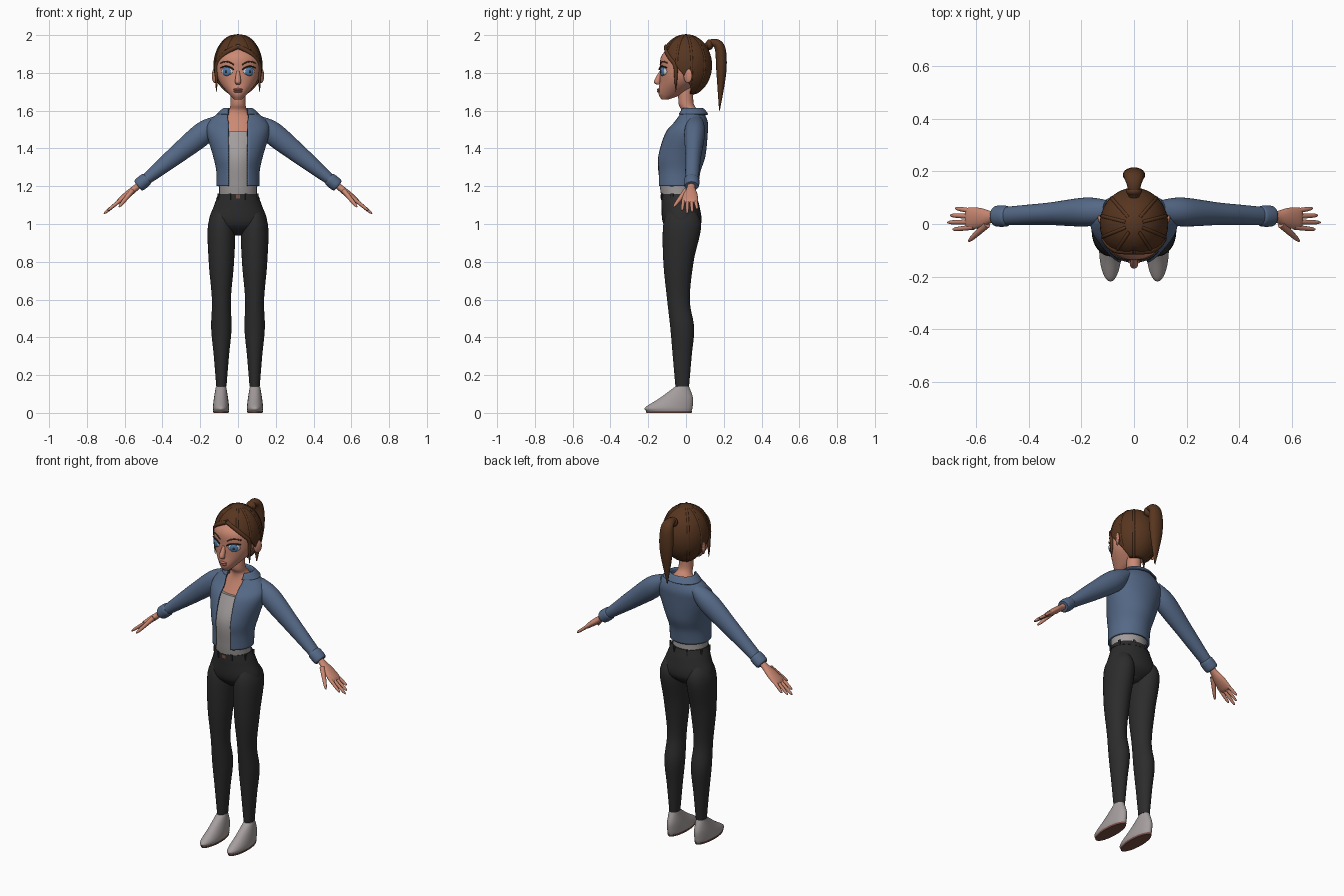
import bpy, bmesh, math
from mathutils import Vector, Matrix

if "Cube" in bpy.data.objects:
    bpy.data.objects.remove(bpy.data.objects["Cube"])

parts = []


def material(name, red, green, blue):
    mat = bpy.data.materials.new(name)
    mat.use_nodes = True
    mat.diffuse_color = (red, green, blue, 1)
    shader = mat.node_tree.nodes["Principled BSDF"]
    shader.inputs["Base Color"].default_value = mat.diffuse_color
    shader.inputs["Roughness"].default_value = 0.8
    return mat


SKIN = material("warm skin", 0.6, 0.25, 0.17)
HAIR = material("brown hair", 0.095, 0.036, 0.014)
DENIM = material("blue denim", 0.09, 0.14, 0.24)
SHIRT = material("grey cotton", 0.36, 0.33, 0.33)
BLACK = material("black trousers", 0.025, 0.025, 0.026)
SHOE = material("pale grey shoe", 0.38, 0.34, 0.34)
SOLE = material("brown sole", 0.2, 0.08, 0.06)
WHITE = material("eye white", 0.55, 0.6, 0.68)
IRIS = material("blue iris", 0.08, 0.2, 0.4)
LIPS = material("rose lips", 0.45, 0.15, 0.12)


def finish(name, bm, mat, mirror=False, thickness=0):
    """Turn a bmesh into an object, mirrored across x and thickened if asked."""
    bmesh.ops.recalc_face_normals(bm, faces=bm.faces)
    mesh = bpy.data.meshes.new(name)
    bm.to_mesh(mesh)
    bm.free()
    mesh.materials.append(mat)
    obj = bpy.data.objects.new(name, mesh)
    bpy.context.collection.objects.link(obj)
    if mirror:
        obj.modifiers.new("Mirror", 'MIRROR')
    if thickness:
        solid = obj.modifiers.new("Thickness", 'SOLIDIFY')
        solid.thickness = thickness
        solid.offset = 0
    parts.append(obj)


def smooth_rows(rows, steps):
    """Catmull-Rom interpolation of whole table rows."""
    result = []
    for i in range(len(rows) - 1):
        quad = (rows[max(i - 1, 0)], rows[i], rows[i + 1], rows[min(i + 2, len(rows) - 1)])
        for s in range(steps):
            t = s / steps
            result.append([b + t / 2 * (c - a + t * (2 * a - 5 * b + 4 * c - d + t * (3 * (b - c) + d - a)))
                           for a, b, c, d in zip(*quad)])
    return result + [rows[-1]]


def loft(name, rows, mat, axis=None, hint=(0, 1, 0), sides=32, steps=6, **options):
    """Skin ellipses given as x, y, z, radius and cross radius. A sixth value
    is the angle from the front where an open half shell starts."""
    rows = smooth_rows(rows, steps)
    is_open = len(rows[0]) > 5
    bm = bmesh.new()
    rings = []
    for i, row in enumerate(rows):
        before, after = rows[max(i - 1, 0)], rows[min(i + 1, len(rows) - 1)]
        along = Vector(axis or Vector(after[:3]) - Vector(before[:3])).normalized()
        across = Vector(hint) - along * along.dot(Vector(hint))
        across.normalize()
        side = across.cross(along)
        start = row[5] if is_open else 0
        sweep = (math.pi if is_open else math.tau) - start
        ring = []
        for k in range(sides + is_open):
            angle = start + sweep * k / sides
            offset = side * row[3] * math.sin(angle) - across * row[4] * math.cos(angle)
            ring.append(bm.verts.new(Vector(row[:3]) + offset))
        rings.append(ring)
    for low, high in zip(rings, rings[1:]):
        for k in range(sides):
            j = (k + 1) % len(low)
            bm.faces.new((low[k], low[j], high[j], high[k]))
    if not is_open:
        bm.faces.new(rings[0])
        bm.faces.new(rings[-1])
    bmesh.ops.remove_doubles(bm, verts=bm.verts, dist=0.0001)
    finish(name, bm, mat, **options)


def column(name, x, rows, mat, gap=0, **options):
    """Upright loft from rows of height, depth, half width and half depth."""
    full = [(x, y, z, wide, deep) for z, y, wide, deep in rows]
    if gap:
        full = [(*row, math.asin(gap / row[3])) for row in full]
    loft(name, full, mat, axis=(0, 0, 1), **options)


def limb(name, start, end, profile, mat, **options):
    """Mirrored straight loft from rows of fraction, thickness and width."""
    rows = [(*start.lerp(end, f), thick, wide) for f, thick, wide in profile]
    loft(name, rows, mat, mirror=True, **options)


def on_arm(x, y):
    """Point on the sloping centre line of the arm."""
    return Vector((x, y, 1.63 - 0.81 * x))


def blob(name, loc, size, mat, turn=0, mirror=False):
    """Ellipsoid turned about the vertical."""
    bm = bmesh.new()
    place = Matrix.Translation(loc) @ Matrix.Rotation(turn, 4, 'Z') @ Matrix.Diagonal((*size, 1))
    bmesh.ops.create_uvsphere(bm, u_segments=24, v_segments=16, radius=1, matrix=place)
    finish(name, bm, mat, mirror)


def box(name, loc, size, mat, turn=0):
    bm = bmesh.new()
    place = Matrix.Translation(loc) @ Matrix.Rotation(turn, 4, 'Z') @ Matrix.Diagonal((*size, 1))
    bmesh.ops.create_cube(bm, size=1, matrix=place)
    finish(name, bm, mat)


# Trousers: legs, hips, waistband, belt loops and buckle
column("trouser_legs", 0.088, [
    (.14, -.02, .027, .036), (.3, -.02, .04, .05), (.45, -.02, .054, .063), (.6, -.04, .05, .06),
    (.8, -.04, .067, .08), (1, -.02, .07, .1), (1.1, -.03, .02, .05)], BLACK, mirror=True)
column("trouser_hips", 0, [
    (.94, -.02, .04, .04), (1, -.02, .15, .1), (1.1, -.03, .126, .1), (1.16, -.04, .1, .09)], BLACK)
column("waistband", 0, [(1.13, -.035, .117, .098), (1.16, -.04, .104, .093)], BLACK)
for i in range(8):
    a = math.tau * (i + .5) / 8
    box("belt_loop", (.112 * math.sin(a), -.037 - .096 * math.cos(a), 1.145), (.012, .008, .035), BLACK, a)
box("belt_buckle", (0, -.132, 1.145), (.022, .008, .02), SOLE)

# Shoes with soles, and bare ankles
column("shoes", 0.09, [
    (.01, -.09, .04, .12), (.03, -.09, .043, .125), (.08, -.05, .037, .087), (.14, -.02, .027, .036)],
    SHOE, mirror=True)
column("shoe_soles", 0.09, [(0, -.09, .04, .12), (.01, -.09, .042, .123)], SOLE, mirror=True)
column("ankles", 0.088, [(.1, -.02, .023, .03), (.2, -.02, .023, .03)], SKIN, mirror=True)

# Shirt, upper chest and neck
column("shirt", 0, [
    (1.14, -.04, .1, .09), (1.22, -.045, .1, .095), (1.36, -.03, .11, .115), (1.49, .01, .13, .09)], SHIRT)
column("chest_and_neck", 0, [
    (1.44, 0, .12, .09), (1.55, .025, .1, .06), (1.6, .02, .05, .045), (1.64, 0, .04, .04),
    (1.73, 0, .04, .04)], SKIN)

# Open jacket, fold-over collar, sleeves and turned cuffs
column("jacket_body", 0, [
    (1.2, -.045, .11, .106), (1.28, -.04, .11, .112), (1.36, -.027, .127, .125), (1.48, 0, .16, .11),
    (1.54, .025, .15, .085), (1.6, .03, .08, .055)], DENIM, gap=.05, mirror=True, thickness=.01)
column("jacket_collar", 0, [
    (1.58, .03, .07, .055), (1.61, .03, .075, .06), (1.58, .035, .11, .08)],
    DENIM, gap=.05, mirror=True, thickness=.007)
limb("jacket_sleeves", on_arm(.1, .05), on_arm(.5, .03), [
    (0, .03, .04), (.2, .06, .055), (.55, .05, .043), (.8, .038, .038), (1, .028, .034)], DENIM)
limb("sleeve_cuffs", on_arm(.48, .03), on_arm(.53, .03), [
    (0, .03, .035), (.2, .036, .04), (.8, .036, .04), (1, .03, .035)], DENIM)

# Hands: palm, four fingers and thumb
limb("palms", on_arm(.5, .03), on_arm(.64, .02), [
    (0, .017, .02), (.3, .017, .022), (.6, .018, .037), (.9, .014, .042), (1, .007, .035)], SKIN)
for i, (finger, reach) in enumerate({"little": .68, "ring": .7, "middle": .71, "index": .69}.items()):
    limb(finger + "_fingers", on_arm(.61, .048 - .02 * i), on_arm(reach, .06 - .027 * i),
         [(0, .01, .01), (.8, .008, .008), (1, .003, .003)], SKIN, sides=12)
limb("thumbs", on_arm(.56, 0), Vector((.63, -.066, 1.09)),
     [(0, .014, .016), (.8, .009, .009), (1, .003, .003)], SKIN, sides=12)

# Head, nose, lips and ears
column("head", 0, [
    (1.66, -.11, .02, .02), (1.69, -.08, .05, .065), (1.75, -.04, .098, .1), (1.81, -.035, .115, .102),
    (1.89, -.03, .11, .1), (1.96, -.01, .05, .05)], SKIN)
column("nose", 0, [
    (1.81, -.13, .008, .01), (1.755, -.152, .016, .018), (1.738, -.145, .01, .01)], SKIN)
for name, height in (("upper_lip", 1.712), ("lower_lip", 1.702)):
    blob(name, (0, -.142, height), (.023, .012, .007), LIPS)
blob("ears", (.124, .01, 1.785), (.01, .025, .038), SKIN, -.5, True)

# Eyes: nested ellipsoids facing along the cheek normal
turn = .45
outward = Vector((math.sin(turn), -math.cos(turn), 0))
eye = Vector((.053, -.111, 1.807))
blob("eyeballs", eye, (.036, .022, .026), WHITE, turn, True)
blob("irises", eye + outward * .0155, (.023, .009, .023), IRIS, turn, True)
blob("pupils", eye + outward * .0195, (.01, .0065, .011), BLACK, turn, True)


def face_line(name, top, lift, mat):
    """Thin arched tube that follows the curve of the face above the eye."""
    rows = []
    for i in range(6):
        x = .022 + .07 * i / 5
        y = -.035 - .102 * math.sqrt(1 - (x / .115) ** 2) - lift
        rows.append((x, y, top - .05 * (i / 5 - .6) ** 2, .0035, .0035))
    loft(name, rows, mat, sides=8, mirror=True)


face_line("eyelashes", 1.835, .007, BLACK)
face_line("eyebrows", 1.86, .001, HAIR)


# Hair: ellipsoid cap with an arched hairline, combed strands and side locks
def hair_ring(t):
    z = 1.84 - .16 * math.cos(t)
    hairline = 2 * max(4 * (1.94 - z), 0) ** .6
    return (0, 0, z, .125 * math.sin(t), .133 * math.sin(t), hairline)


def hair_point(ring, angle):
    return ring[3] * math.sin(angle), -ring[4] * math.cos(angle)


cap = [hair_ring(math.pi * i / 24) for i in range(3, 25)]
loft("hair_cap", cap, HAIR, axis=(0, 0, 1), steps=1, mirror=True, thickness=.01)
for angle in (.6, 1.2, 1.8, 2.4):
    strand = [(*hair_point(ring, angle), ring[2], .008, .008) for ring in cap[:-2] if ring[5] < angle]
    loft("combed_strands", strand, HAIR, sides=10, steps=2, mirror=True)
lock = []
for i in range(9):
    z = 1.94 - .03 * i
    ring = hair_ring(math.acos((1.84 - max(z, 1.84)) / .16))
    radius = .012 - .011 * (i / 8) ** 3
    lock.append((*hair_point(ring, ring[5]), z, radius, radius))
loft("side_locks", lock, HAIR, sides=12, mirror=True)

# Ponytail with its tie
blob("hair_tie", (0, .125, 1.95), (.03, .02, .028), HAIR)
loft("ponytail", [
    (0, .1, 1.93, .02, .02), (0, .14, 1.96, .02, .025), (0, .18, 1.93, .028, .038),
    (0, .187, 1.8, .026, .04), (0, .177, 1.6, .002, .003)], HAIR, hint=(1, 0, 0))

# Smooth shading with crisp rims
bpy.ops.object.select_all(action='DESELECT')
for obj in parts:
    obj.select_set(True)
bpy.context.view_layer.objects.active = parts[0]
bpy.ops.object.shade_smooth_by_angle(angle=math.radians(45))
